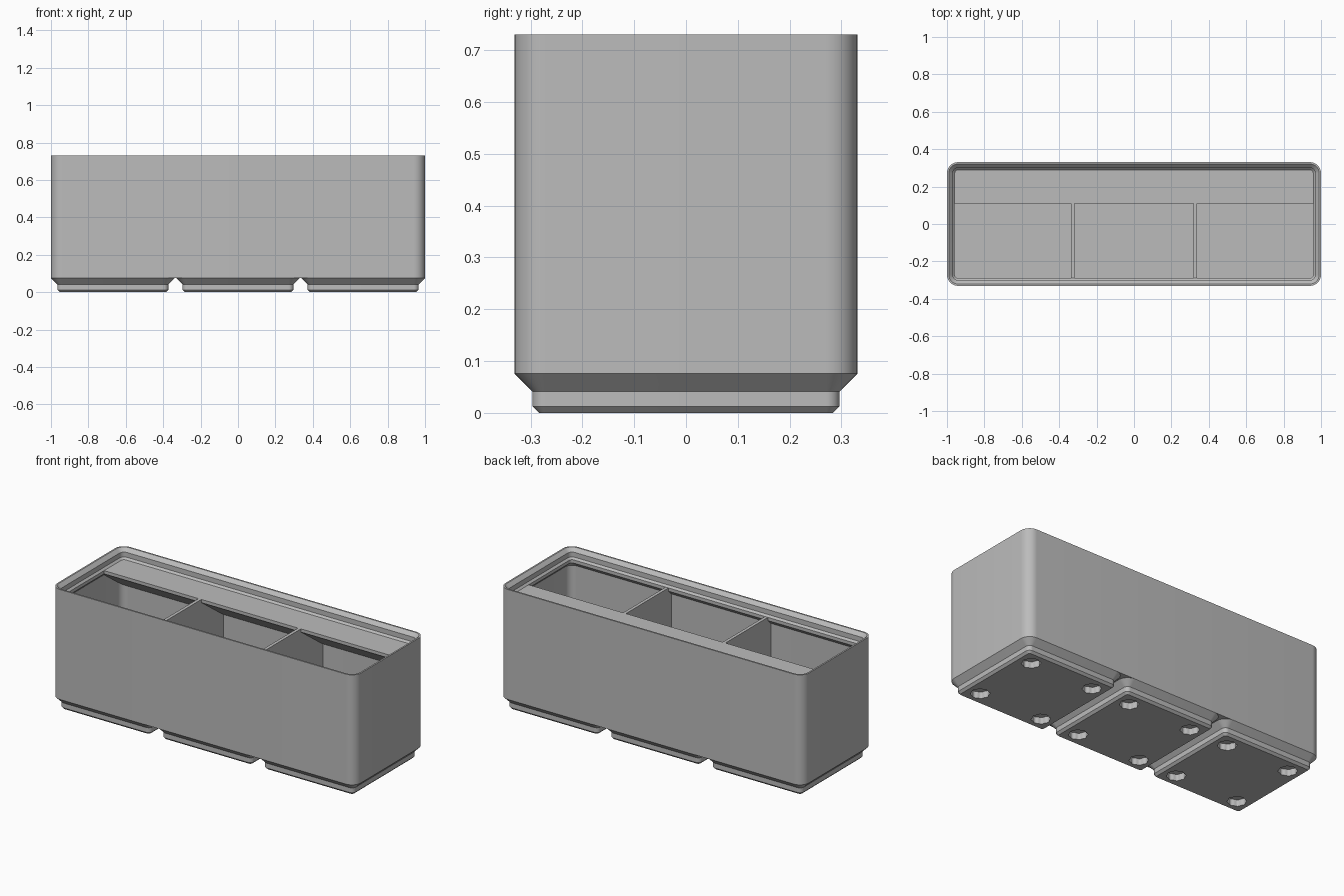
import bpy, bmesh
from math import sin, cos, pi, radians, tan

cube = bpy.data.objects.get("Cube")
if cube:
    bpy.data.objects.remove(cube, do_unlink=True)

S = 2 / 125.5                 # millimetres to scene units
LENGTH, WIDTH, RADIUS = 125.5, 41.5, 3.75
PITCH = 42
RIM_BASE, TOP, FLOOR, FOOT = 42, 45.8, 7, 4.75
WALL, DIVIDER = 0.95, 1.2

grey = bpy.data.materials.new("light grey plastic")
grey.use_nodes = True
grey.diffuse_color = (0.5, 0.5, 0.5, 1)
grey.node_tree.nodes["Principled BSDF"].inputs["Base Color"].default_value = (0.5, 0.5, 0.5, 1)


def finish(name, bm):
    """Turn a bmesh in millimetres into a smooth-by-angle object."""
    bmesh.ops.scale(bm, vec=(S, S, S), verts=bm.verts)
    bmesh.ops.recalc_face_normals(bm, faces=bm.faces)
    mesh = bpy.data.meshes.new(name)
    bm.to_mesh(mesh)
    bm.free()
    mesh.materials.append(grey)
    obj = bpy.data.objects.new(name, mesh)
    bpy.context.collection.objects.link(obj)
    bpy.ops.object.select_all(action='DESELECT')
    obj.select_set(True)
    bpy.context.view_layer.objects.active = obj
    bpy.ops.object.shade_smooth_by_angle(angle=radians(25))
    return obj


def rounded_rect(length, width, inset, steps=10):
    """Outline of a rounded rectangle, shrunk evenly by inset."""
    r = RADIUS - inset
    cx, cy = length / 2 - RADIUS, width / 2 - RADIUS
    points = []
    for q, (sx, sy) in enumerate([(1, 1), (-1, 1), (-1, -1), (1, -1)]):
        for i in range(steps + 1):
            a = (q + i / steps) * pi / 2
            points.append((sx * cx + r * cos(a), sy * cy + r * sin(a)))
    return points


def loft(bm, rings):
    """Bridge equal-sized outlines given as (points, z), capping both ends."""
    loops = [[bm.verts.new((x, y, z)) for x, y in pts] for pts, z in rings]
    for a, b in zip(loops, loops[1:]):
        for i in range(len(a)):
            j = (i + 1) % len(a)
            bm.faces.new((a[i], a[j], b[j], b[i]))
    bm.faces.new(loops[0][::-1])
    bm.faces.new(loops[-1])


def box(name, x0, x1, y0, y1, z0, z1):
    bm = bmesh.new()
    loft(bm, [([(x0, y0), (x1, y0), (x1, y1), (x0, y1)], z) for z in (z0, z1)])
    return finish(name, bm)


# Body: outer wall, stepped stacking rim, sloped rim underside, inner wall, floor
profile = [(0, FOOT), (0, TOP), (0.6, TOP), (1.9, RIM_BASE + 2.5), (1.9, RIM_BASE + 0.7),
           (2.6, RIM_BASE), (2.6, RIM_BASE - 1.2), (WALL, RIM_BASE - 2.85), (WALL, FLOOR)]
bm = bmesh.new()
loft(bm, [(rounded_rect(LENGTH, WIDTH, inset), z) for inset, z in profile])
finish("bin_body", bm)

# Dividers
for side, name in ((-1, "right_divider"), (1, "left_divider")):
    x = side * 20.55
    box(name, x - DIVIDER / 2, x + DIVIDER / 2, -20, 20, FLOOR - 0.5, RIM_BASE)

# Label shelf along the back, with a sloped underside
edge, back, end = 6.9, 19.4, LENGTH / 2 - WALL
drop = (back - edge) * tan(radians(36))
section = [(edge, RIM_BASE), (edge, RIM_BASE - 1.2),
           (back, RIM_BASE - 1.2 - drop), (back, RIM_BASE)]
bm = bmesh.new()
ends = [[bm.verts.new((x, y, z)) for y, z in section] for x in (-end, end)]
for i in range(4):
    j = (i + 1) % 4
    bm.faces.new((ends[0][i], ends[0][j], ends[1][j], ends[1][i]))
bm.faces.new(ends[0])
bm.faces.new(ends[1])
finish("label_shelf", bm)

# Stepped feet, each with four ribbed magnet sockets
foot_profile = [(2.95, 0), (2.15, 0.8), (2.15, 2.6), (0, FOOT)]
for n, name in ((-1, "right_foot"), (0, "middle_foot"), (1, "left_foot")):
    bm = bmesh.new()
    loft(bm, [([(x + n * PITCH, y) for x, y in rounded_rect(WIDTH, WIDTH, inset)], z)
              for inset, z in foot_profile])
    foot = finish(name, bm)

    bm = bmesh.new()
    for sx in (-1, 1):
        for sy in (-1, 1):
            outline = []
            for i in range(64):
                a = 2 * pi * i / 64
                r = 3.1 + 0.15 * cos(8 * a)
                outline.append((n * PITCH + sx * 13 + r * cos(a), sy * 13 + r * sin(a)))
            loft(bm, [(outline, -1), (outline, 2.4)])
    cutter = finish("socket_cutter", bm)
    cutter.hide_render = True

    cut = foot.modifiers.new("sockets", 'BOOLEAN')
    cut.operation = 'DIFFERENCE'
    cut.solver = 'EXACT'
    cut.object = cutter
    bpy.context.view_layer.objects.active = foot
    bpy.ops.object.modifier_apply(modifier=cut.name)
    bpy.data.objects.remove(cutter, do_unlink=True)
    bpy.ops.object.select_all(action='DESELECT')
    foot.select_set(True)
    bpy.context.view_layer.objects.active = foot
    bpy.ops.object.shade_smooth_by_angle(angle=radians(25))
